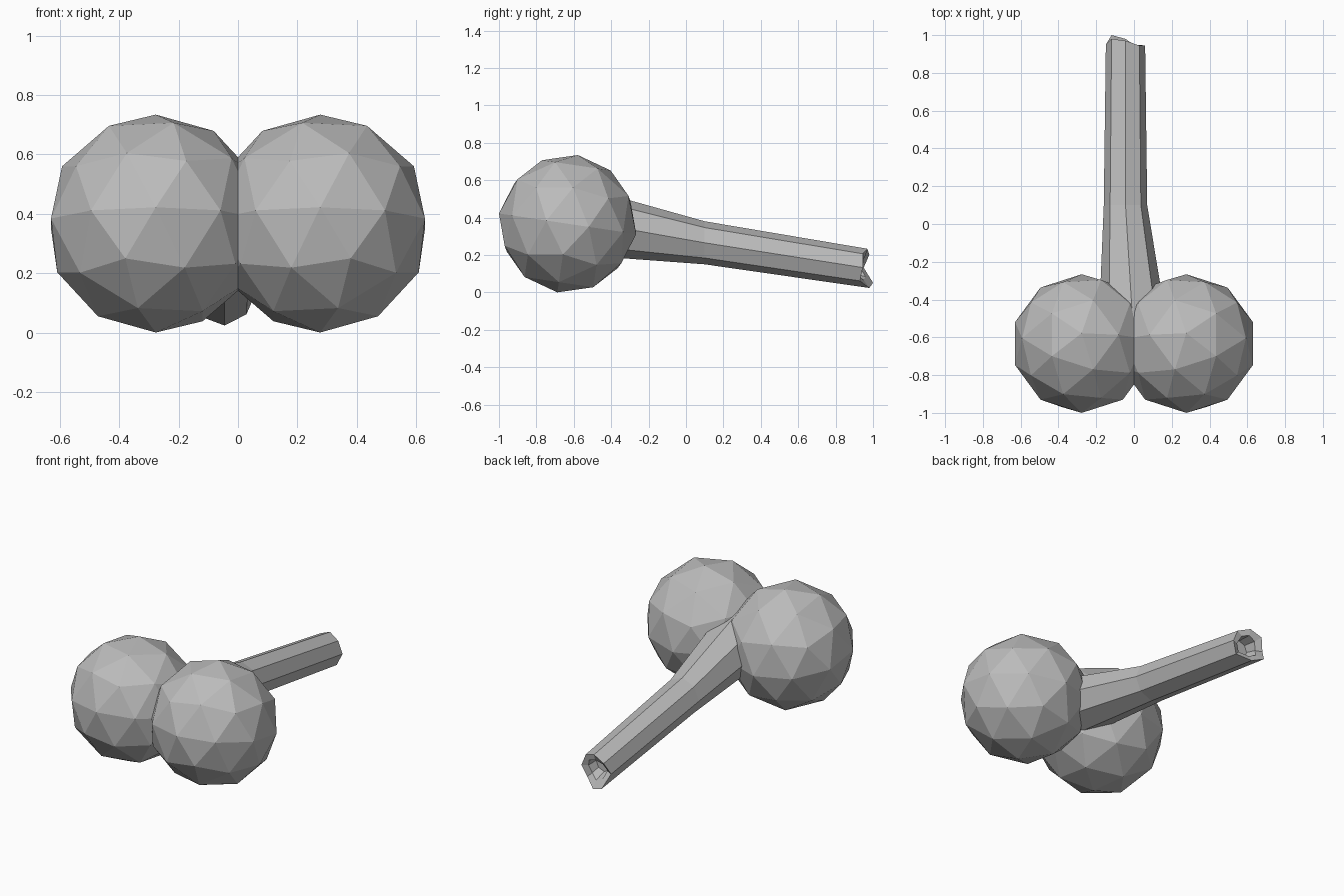
import bpy, bmesh, math
from mathutils import Matrix

cube = bpy.data.objects.get("Cube")
if cube:
    bpy.data.objects.remove(cube, do_unlink=True)

# One plain grey for everything
grey = bpy.data.materials.new("plain_grey")
grey.use_nodes = True
colour = (0.5, 0.5, 0.5, 1)
grey.diffuse_color = colour
grey.node_tree.nodes["Principled BSDF"].inputs["Base Color"].default_value = colour


def finish(name, bm):
    bmesh.ops.recalc_face_normals(bm, faces=bm.faces)
    mesh = bpy.data.meshes.new(name)
    bm.to_mesh(mesh)
    bm.free()
    mesh.materials.append(grey)
    obj = bpy.data.objects.new(name, mesh)
    bpy.context.collection.objects.link(obj)


# Mirrored pair of faceted balls, tilted slightly backwards
for name, side in (("right_ball", 1), ("left_ball", -1)):
    bm = bmesh.new()
    bmesh.ops.create_icosphere(bm, subdivisions=2, radius=0.371)
    place = (Matrix.Diagonal((side, 1, 1, 1))
             @ Matrix.Translation((-0.277, -0.633, 0.367))
             @ Matrix.Rotation(math.radians(-8.5), 4, "X"))
    bmesh.ops.transform(bm, matrix=place, verts=bm.verts)
    finish(name, bm)

# Eight-sided shaft with a jagged hollow end
SIDES = 8
flat = [0] * SIDES
jag = [0.03, -0.02, -0.005, -0.005, 0.02, 0.03, 0.0, 0.05]
inner_jag = [0.0, -0.03, -0.02, 0.0, 0.01, 0.0, -0.02, 0.01]
# Each ring: centre x, y, centre z, radius, y offset of every corner
rings = [
    (-0.005, -0.55, 0.38, 0.182, flat),
    (-0.045, 0.10, 0.265, 0.115, flat),
    (-0.045, 0.95, 0.132, 0.104, jag),
    (-0.045, 0.95, 0.132, 0.066, inner_jag),
    (-0.045, 0.87, 0.145, 0.055, flat),
]
bm = bmesh.new()
loops = []
for cx, cy, cz, radius, offsets in rings:
    loop = []
    for i, dy in enumerate(offsets):
        a = math.tau * i / SIDES - math.pi / 2
        # Corners that reach further along the shaft also sit lower
        z = cz + radius * math.sin(a) - 0.15 * dy
        loop.append(bm.verts.new((cx + radius * math.cos(a), cy + dy, z)))
    loops.append(loop)
for a, b in zip(loops, loops[1:]):
    for i in range(SIDES):
        j = (i + 1) % SIDES
        bm.faces.new((a[i], a[j], b[j], b[i]))
bm.faces.new(loops[0])
bm.faces.new(loops[-1])
finish("broken_shaft", bm)
